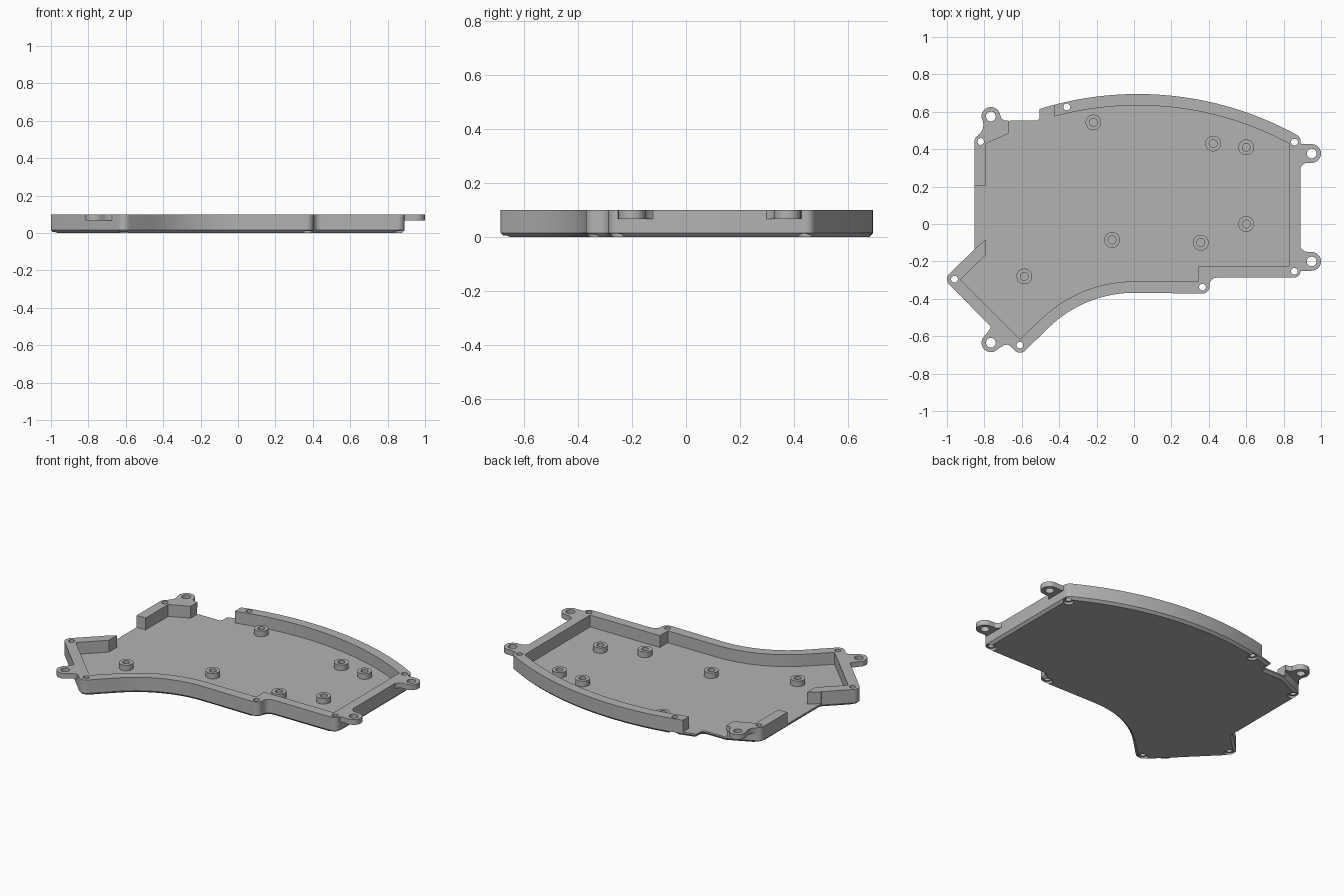
import bpy
import bmesh
from math import cos, sin, radians

if "Cube" in bpy.data.objects:
    bpy.data.objects.remove(bpy.data.objects["Cube"], do_unlink=True)

TOP, FLOOR, LUG_BASE = 0.1, 0.025, 0.067

grey = bpy.data.materials.new("mid grey")
grey.use_nodes = True
grey.diffuse_color = (0.45, 0.45, 0.45, 1)
grey.node_tree.nodes["Principled BSDF"].inputs["Base Color"].default_value = (0.45, 0.45, 0.45, 1)


def arc(x, y, r, start, end, steps=8):
    """Points along an arc, angles in degrees."""
    angles = [radians(start + (end - start) * i / steps) for i in range(steps + 1)]
    return [(x + r * cos(a), y + r * sin(a)) for a in angles]


def circle(x, y, r):
    return arc(x, y, r, 0, 360, 32)[:-1]


def prism(name, outlines, z0, z1, chamfer=0):
    """Upright solid from counterclockwise outlines, optionally chamfered below."""
    bm = bmesh.new()
    for points in outlines:
        base = bm.faces.new([bm.verts.new((x, y, z0)) for x, y in points])
        made = bmesh.ops.extrude_face_region(bm, geom=[base], use_keep_orig=True)
        for v in made["geom"]:
            if isinstance(v, bmesh.types.BMVert):
                v.co.z = z1
    bmesh.ops.recalc_face_normals(bm, faces=bm.faces)
    if chamfer:
        rim = [e for e in bm.edges if all(abs(v.co.z - z0) < 1e-6 for v in e.verts)]
        bmesh.ops.bevel(bm, geom=rim, offset=chamfer, segments=1, affect='EDGES')
    mesh = bpy.data.meshes.new(name)
    bm.to_mesh(mesh)
    bm.free()
    mesh.materials.append(grey)
    obj = bpy.data.objects.new(name, mesh)
    bpy.context.collection.objects.link(obj)
    return obj


def activate(obj):
    bpy.ops.object.select_all(action='DESELECT')
    obj.select_set(True)
    bpy.context.view_layer.objects.active = obj


def cut(obj, outlines, z0, z1):
    """Subtract prisms from a solid."""
    cutter = prism("cutter", outlines, z0, z1)
    cutter.hide_render = True
    mod = obj.modifiers.new("cut", 'BOOLEAN')
    mod.operation = 'DIFFERENCE'
    mod.solver = 'EXACT'
    mod.object = cutter
    activate(obj)
    bpy.ops.object.modifier_apply(modifier=mod.name)
    bpy.data.objects.remove(cutter, do_unlink=True)


def smooth(obj):
    activate(obj)
    bpy.ops.object.shade_smooth_by_angle(angle=radians(30))


# Tray body: outer outline with rounded corners
outline = (
    arc(-0.96, -0.295, 0.04, 135, 225)
    + arc(-0.61, -0.648, 0.04, 225, 315)
    + arc(0, -1.02, 0.652, 135, 90, 20)
    + arc(0.366, -0.334, 0.038, 270, 360)
    + arc(0.444, -0.327, 0.04, 180, 90)
    + arc(0.855, -0.252, 0.035, 270, 360)
    + arc(0.855, 0.445, 0.035, 0, 61)
    + arc(0.02, -1.068, 1.763, 61.3, 107.3, 40)
    + arc(-0.525, 0.573, 0.02, 0, -90)
    + [(-0.66, 0.553)]
    + arc(-0.818, 0.441, 0.035, 114, 180)
    + [(-0.853, -0.136)]
)
tray = prism("tray", [outline], 0, TOP, chamfer=0.015)

# Cavity, which also opens the two gaps in the wall
cavity = (
    [(-0.928, -0.297), (-0.61, -0.615)]
    + arc(0, -1.02, 0.713, 135, 90, 20)
    + [(0.342, -0.307), (0.342, -0.227), (0.83, -0.227)]
    + arc(0.02, -1.068, 1.702, 61.6, 105.16, 40)
    + [(-0.425, 0.8), (-0.67, 0.8), (-0.67, 0.484), (-0.79, 0.43), (-0.79, 0.205),
       (-0.95, 0.205), (-0.95, -0.134), (-0.853, -0.134), (-0.79, -0.08), (-0.79, -0.163)]
)
cut(tray, [cavity], FLOOR, 0.2)

# Screw holes through the wall, counterbored underneath
screws = [(-0.96, -0.295), (-0.61, -0.648), (0.366, -0.338), (0.857, -0.253),
          (0.858, 0.438), (-0.36, 0.626), (-0.82, 0.441)]
cut(tray, [circle(x, y, 0.018) for x, y in screws], -0.1, 0.2)
cut(tray, [circle(x, y, 0.03) for x, y in screws], -0.1, 0.015)
smooth(tray)

# Standoffs on the floor
standoffs = [(-0.217, 0.543), (0.423, 0.43), (0.6, 0.41), (0.6, 0),
             (0.357, -0.1), (-0.117, -0.085), (-0.587, -0.28)]
for i, (x, y) in enumerate(standoffs):
    post = prism(f"standoff_{i + 1}", [circle(x, y, 0.042)], FLOOR - 0.005, FLOOR + 0.035)
    cut(post, [circle(x, y, 0.021)], FLOOR, 0.2)
    smooth(post)


# Mounting lugs: rounded ear with a web flaring into the wall
def lug(name, x, y, start, end, web):
    ear = prism(name, [arc(x, y, 0.05, start, end, 24) + web], LUG_BASE, TOP)
    cut(ear, [circle(x, y, 0.026)], 0, 0.2)
    smooth(ear)


lug("left_back_lug", 0.95, 0.377, -90, 90,
    [(0.91, 0.427), (0.885, 0.43), (0.885, 0.29), (0.897, 0.312), (0.915, 0.325)])
lug("left_front_lug", 0.95, -0.2, -90, 90,
    [(0.915, -0.148), (0.897, -0.135), (0.885, -0.113), (0.885, -0.253), (0.91, -0.25)])
lug("right_front_lug", -0.765, -0.635, 145, 305,
    [(-0.715, -0.66), (-0.695, -0.648), (-0.675, -0.645), (-0.65, -0.66),
     (-0.763, -0.54), (-0.77, -0.56), (-0.787, -0.585)])
lug("right_back_lug", -0.765, 0.575, 15, 210,
    [(-0.805, 0.53), (-0.808, 0.51), (-0.818, 0.49), (-0.838, 0.472),
     (-0.82, 0.474), (-0.67, 0.541), (-0.67, 0.553), (-0.695, 0.555), (-0.71, 0.565)])
